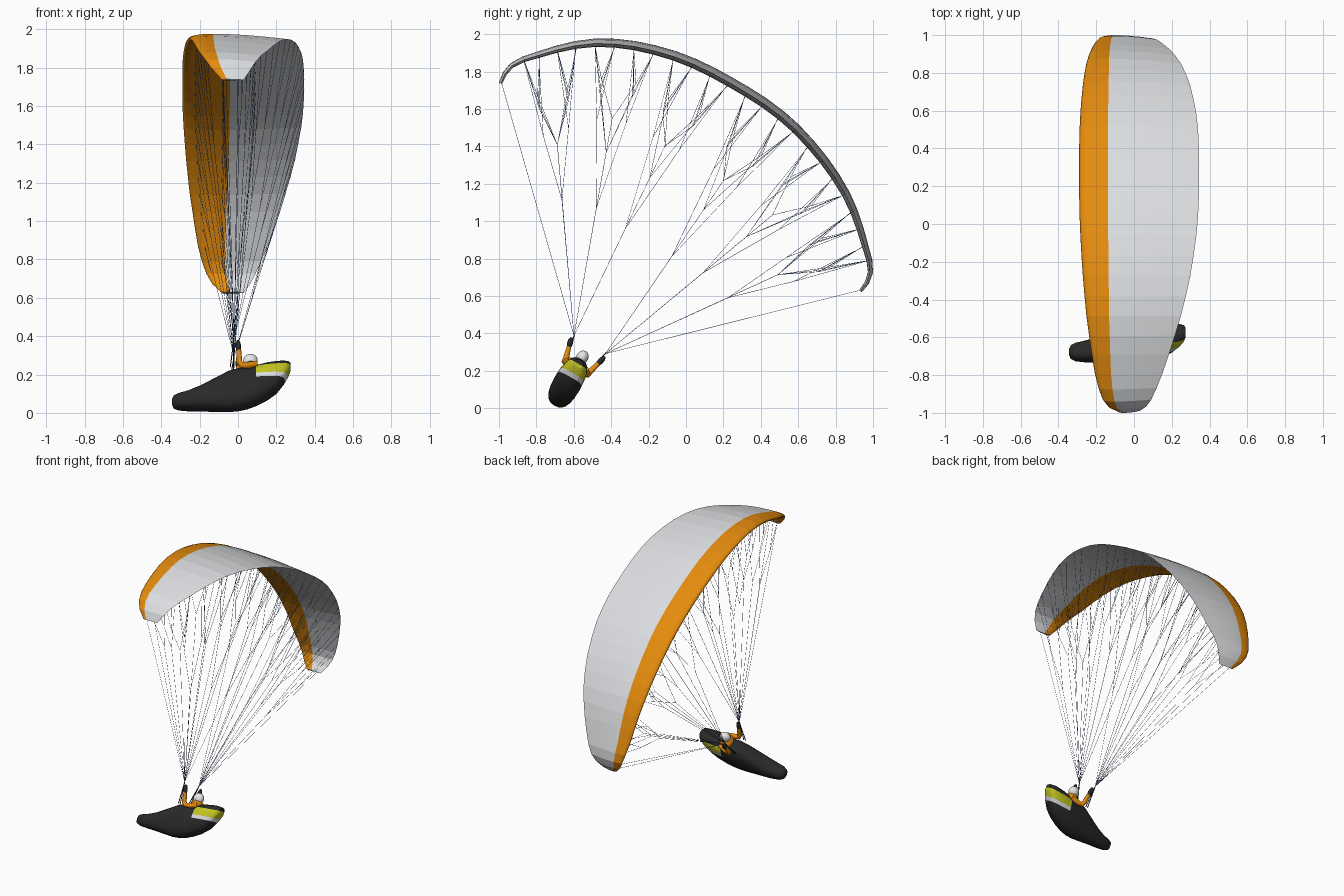
import bpy, bmesh, math
from mathutils import Vector

if "Cube" in bpy.data.objects:
    bpy.data.objects.remove(bpy.data.objects["Cube"])

BANK = math.radians(-30)          # whole glider is banked about x
ORIGIN = (0, -0.03, 1.18)


def material(name, r, g, b):
    m = bpy.data.materials.new(name)
    m.diffuse_color = (r, g, b, 1)
    m.use_nodes = True
    m.node_tree.nodes["Principled BSDF"].inputs["Base Color"].default_value = m.diffuse_color
    return m


WHITE = material("white cloth", 0.72, 0.73, 0.75)
ORANGE = material("orange cloth", 0.78, 0.26, 0.004)
BLACK = material("black fabric", 0.022, 0.022, 0.022)
YELLOW = material("lime yellow", 0.55, 0.56, 0.015)
CORD = material("slate blue cord", 0.09, 0.14, 0.30)
HELMET = material("helmet white", 0.8, 0.8, 0.8)


def place(name, data, mats):
    ob = bpy.data.objects.new(name, data)
    bpy.context.collection.objects.link(ob)
    ob.location = ORIGIN
    ob.rotation_euler = (BANK, 0, 0)
    for m in mats:
        data.materials.append(m)
    return ob


def finish(name, bm, mats):
    bmesh.ops.recalc_face_normals(bm, faces=bm.faces[:])
    me = bpy.data.meshes.new(name)
    bm.to_mesh(me)
    bm.free()
    return place(name, me, mats)


def loft(bm, rings):
    """Skin closed rings of points and cap both ends."""
    vs = [[bm.verts.new(p) for p in ring] for ring in rings]
    n = len(vs[0])
    for a, b in zip(vs, vs[1:]):
        for j in range(n):
            f = bm.faces.new((a[j], a[(j + 1) % n], b[(j + 1) % n], b[j]))
            f.smooth = True
    bm.faces.new(vs[0])
    bm.faces.new(vs[-1])
    return vs


def tubes(name, paths, radius, mat, res=0):
    """Round tubes along paths of (x, u, v, relative radius)."""
    cu = bpy.data.curves.new(name, 'CURVE')
    cu.dimensions = '3D'
    cu.bevel_depth = radius
    cu.bevel_resolution = res
    cu.use_fill_caps = True
    for path in paths:
        sp = cu.splines.new('POLY')
        sp.points.add(len(path) - 1)
        for p, q in zip(sp.points, path):
            p.co = (q[0], q[1], q[2], 1)
            p.radius = q[3] if len(q) > 3 else 1
    return place(name, cu, [mat])


def ball(name, center, scale, mats):
    bm = bmesh.new()
    bmesh.ops.create_uvsphere(bm, u_segments=24, v_segments=16, radius=1)
    for v in bm.verts:
        v.co = Vector(center) + Vector(v.co[i] * scale[i] for i in range(3))
    for f in bm.faces:
        f.smooth = True
    return finish(name, bm, mats)


# Canopy: half-span ribs (span, height, leading edge x, trailing edge x)
HALF = [(.055, .648, -.29, .345), (.165, .643, -.29, .343), (.275, .63, -.288, .339),
        (.385, .607, -.284, .330), (.495, .573, -.278, .315), (.60, .533, -.271, .298),
        (.70, .486, -.262, .275), (.795, .432, -.252, .248), (.88, .37, -.238, .217),
        (.955, .304, -.224, .186), (1.025, .235, -.208, .152), (1.082, .178, -.188, .12),
        (1.12, .12, -.165, .092), (1.13, .06, -.135, .065), (1.12, 0, -.085, .03)]


def bulge(u):                     # the raised wing half bows out a little more
    return .029 * math.sin(math.pi * min(1, (u / 1.12) ** 1.8))


RIBS = [(-u, v + bulge(u), a, b) for u, v, a, b in reversed(HALF)] + HALF
# wing section (chord fraction, offset in thicknesses), top from back to nose, then underside
SECTION = [(1, -.6), (.8, -.35), (.6, -.15), (.4, -.03), (.24, 0), (.13, -.04), (.06, -.15),
           (.02, -.32), (0, -.55), (.02, -.8), (.08, -.95), (.2, -1), (.39, -1), (.6, -.92), (.8, -.78)]


def on_rib(i, f, h):
    u, v, le, te = RIBS[i]
    a, b = RIBS[max(i - 1, 0)], RIBS[min(i + 1, len(RIBS) - 1)]
    du, dv = b[0] - a[0], b[1] - a[1]
    d = math.hypot(du, dv)
    t = 0.01 + 0.044 * (te - le) / 0.635
    return Vector((le + f * (te - le), u - dv / d * h * t, v + du / d * h * t))


bm = bmesh.new()
skin = loft(bm, [[on_rib(i, f, h) for f, h in SECTION] for i in range(len(RIBS))])
bm.faces.ensure_lookup_table()
n = len(SECTION)
for k, f in enumerate(bm.faces):
    if k < n * (len(RIBS) - 1):
        f.material_index = 1 if 4 <= k % n < 12 else 0
for ring in skin:                                   # crisp panel seams along each rib
    for j in range(n):
        bm.edges.get((ring[j], ring[(j + 1) % n])).smooth = False
for a, b in zip(skin, skin[1:]):                    # crisp trailing edge
    bm.edges.get((a[0], b[0])).smooth = False
finish("canopy", bm, [WHITE, ORANGE])

# Suspension lines: branching three levels on each row of attachments
paths = []
ROWS = [(.10, -.97, .60, .84), (.33, -1, .68, .87), (.60, -.9, .64, .82), (1.0, -.6, .40, .72)]
for side in (-1, 1):
    root = Vector((-.02, side * .097, -.97))
    rib = lambda k: 15 + k if side > 0 else 14 - k
    for r, (f, h, t1, t2) in enumerate(ROWS):
        for g in range(3):
            ends = [on_rib(rib(4 * g + k), f, h) for k in range(4)]
            node = root.lerp(sum(ends, Vector()) / 4, t1 + .04 * ((g + r) % 3))
            paths.append([root, node])
            for pair in (ends[:2], ends[2:]):
                fork = root.lerp((pair[0] + pair[1]) / 2, t2 + .02 * (g % 2))
                paths.append([node, fork])
                paths += [[fork, e] for e in pair]
    for f in (.2, .75):
        paths.append([root, on_rib(rib(14), f, -.9)])
tubes("suspension_lines", paths, 0.0011, CORD)

# Harness pod: stations (x, lowest z, highest z, half width) seen while banked
POD = [(-.345, .045, .07, .012), (-.335, .022, .092, .035), (-.31, .012, .104, .048),
       (-.26, .008, .118, .056), (-.2, .007, .142, .062), (-.12, .005, .183, .067),
       (-.05, .003, .220, .071), (0, .007, .234, .074), (.05, .018, .234, .075),
       (.1, .037, .25, .075), (.15, .062, .264, .072), (.2, .098, .271, .066),
       (.24, .148, .273, .056), (.263, .188, .27, .044), (.273, .215, .262, .027)]
P = 5 / 3                         # squarish oval section
rings = []
for x, lo, hi, w in POD:
    half_v = max(((hi - lo) / 2) ** P - (w / 2) ** P, 5e-4) ** (1 / P) / .866
    mid = ((lo + hi) / 2 - ORIGIN[2]) / .866
    rings.append([(x, w * math.copysign(abs(math.cos(a)) ** .8, math.cos(a)),
                   mid + half_v * math.copysign(abs(math.sin(a)) ** .8, math.sin(a)))
                  for a in (2 * math.pi * k / 24 for k in range(24))])
bm = bmesh.new()
loft(bm, rings)
STRIPE_X, SLOPE = .095, .10
LEVELS = (-1.186, -1.162, -1.106)                   # white from, yellow from, black from


def cut(co, no):
    bmesh.ops.bisect_plane(bm, geom=bm.verts[:] + bm.edges[:] + bm.faces[:],
                           plane_co=co, plane_no=no)


cut((STRIPE_X, 0, 0), (1, 0, 0))
for lv in LEVELS:
    cut((.1, 0, lv), (-SLOPE, 0, 1))
for f in bm.faces:
    c = f.calc_center_median()
    level = c.z - SLOPE * (c.x - .1)
    if c.x > STRIPE_X and LEVELS[0] < level < LEVELS[2]:
        f.material_index = 1 if level < LEVELS[1] else 2
finish("harness_pod", bm, [BLACK, WHITE, YELLOW])

# Pilot
ball("torso", (.07, 0, -1.108), (.045, .056, .05), [ORANGE])
ball("helmet", (.065, 0, -1.048), (.038, .032, .037), [HELMET])
for side, label in ((-1, "left"), (1, "right")):
    s = side
    tubes(label + "_arm", [[(.095, s * .045, -1.095, 1), (.05, s * .062, -1.112, 1),
                            (.018, s * .07, -1.115, .95), (.006, s * .074, -1.095, .9),
                            (.004, s * .09, -1.035, .7)]], .018, ORANGE, 3)
    tubes(label + "_glove", [[(.004, s * .089, -1.04, .8), (.002, s * .094, -1.02, 1.1),
                              (0, s * .099, -1.0, 1), (0, s * .102, -.985, .5)]], .014, BLACK, 3)
    # Risers from the pod to the line junction
    tubes(label + "_risers", [[(x, s * .062, -1.12), (-.02, s * .097, -.965)]
                              for x in (-.04, -.025)], .003, BLACK, 1)
